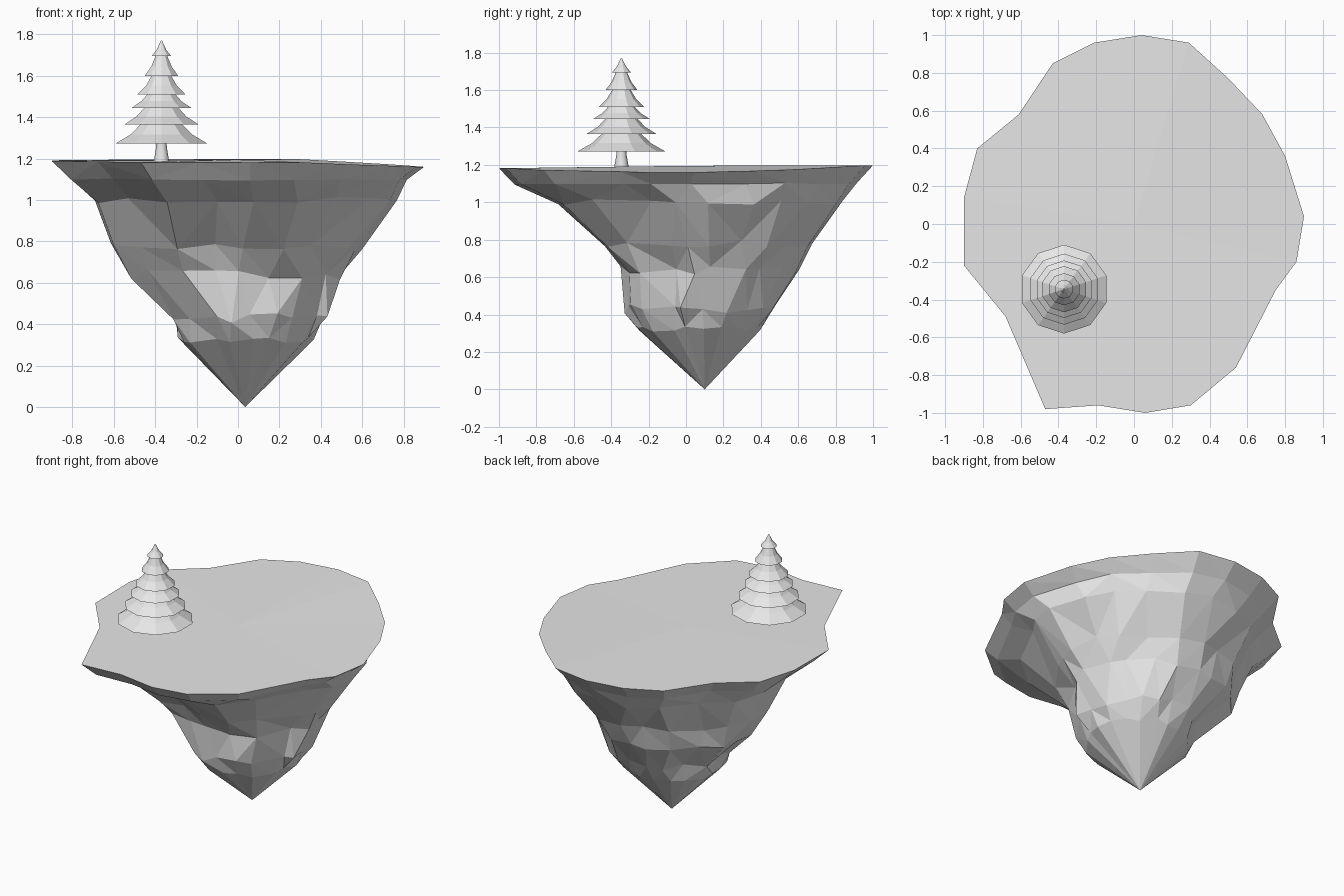
import bpy, bmesh, math, random

cube = bpy.data.objects.get("Cube")
if cube:
    bpy.data.objects.remove(cube, do_unlink=True)
random.seed(4)

stone = bpy.data.materials.new("light_grey")
stone.use_nodes = True
GREY = (0.8, 0.8, 0.8, 1)
stone.diffuse_color = GREY
stone.node_tree.nodes["Principled BSDF"].inputs["Base Color"].default_value = GREY


def finish(name, bm):
    """Turn a bmesh into a named object with outward faces."""
    bmesh.ops.recalc_face_normals(bm, faces=bm.faces)
    mesh = bpy.data.meshes.new(name)
    bm.to_mesh(mesh)
    bm.free()
    mesh.materials.append(stone)
    obj = bpy.data.objects.new(name, mesh)
    bpy.context.collection.objects.link(obj)
    return obj


def bridge(bm, upper, lower):
    """Join two equal rings of vertices with quads."""
    for i in range(len(upper)):
        j = (i + 1) % len(upper)
        bm.faces.new((upper[i], upper[j], lower[j], lower[i]))


def fan(bm, ring, tip):
    """Close a ring with triangles meeting at one point."""
    for i in range(len(ring)):
        bm.faces.new((ring[i], ring[(i + 1) % len(ring)], tip))


def lathe(name, profile, sides, x, y):
    """Turn a radius and height profile around an upright axis."""
    bm = bmesh.new()
    rings = []
    for radius, z in profile:
        ring = []
        for i in range(sides):
            a = math.tau * i / sides + math.pi / 2
            ring.append(bm.verts.new((x + radius * math.cos(a), y + radius * math.sin(a), z)))
        rings.append(ring)
    for upper, lower in zip(rings, rings[1:]):
        bridge(bm, upper, lower)
    for ring in (rings[0], rings[-1]):
        bm.faces.new(ring)
    return finish(name, bm)


# Floating island: rim outline seen from above, counter-clockwise
outline = [(.9, .04), (.8, .36), (.68, .58), (.5, .77), (.29, .96),
           (.04, 1), (-.21, .96), (-.43, .85), (-.61, .58), (-.83, .4),
           (-.9, .14), (-.9, -.22), (-.68, -.49), (-.47, -.98), (-.19, -.96),
           (.06, -1), (.3, -.96), (.54, -.76), (.75, -.35), (.86, -.2)]

# Each lower layer: height, left, right, front and back limits, roughness
layers = [(1.1, -.81, .82, -.92, .91, .006),
          (1.0, -.69, .77, -.67, .83, .015),
          (.78, -.61, .61, -.45, .66, .02),
          (.64, -.52, .49, -.34, .60, .025),
          (.43, -.31, .42, -.33, .47, .025),
          (.32, -.28, .36, -.25, .40, .015)]

bm = bmesh.new()
rim = []
for x, y in outline:
    droop = max(0, x - 0.3) * 0.05
    rim.append(bm.verts.new((x, y, 1.19 + 0.008 * y - droop)))
fan(bm, rim, bm.verts.new((0, 0, 1.195)))

above = rim
for z, left, right, front, back, rough in layers:
    ring = []
    for x, y in outline:
        # Rounder outline further down
        blend = (1.1 - z) * 0.9
        length = math.hypot(x / 0.9, y)
        scale = 1 + (1 / length - 1) * blend
        u = (x * scale / 0.9 + 1) / 2
        v = (y * scale + 1) / 2
        px = left + (right - left) * u + random.uniform(-rough, rough)
        py = front + (back - front) * v + random.uniform(-rough, rough)
        ring.append(bm.verts.new((px, py, z + random.uniform(-rough, rough))))
    bridge(bm, above, ring)
    above = ring
fan(bm, above, bm.verts.new((0.035, 0.1, 0)))
bmesh.ops.triangulate(bm, faces=[f for f in bm.faces if len(f.verts) > 3])
finish("floating_island", bm)

# Pine tree: saw-tooth foliage over a flared trunk
TREE_X, TREE_Y = -0.37, -0.345
tiers = [(.05, 1.695), (.085, 1.6), (.122, 1.51),
         (.152, 1.445), (.188, 1.365), (.235, 1.272)]
foliage = [(0.003, 1.77)]
for radius, z in tiers:
    top_radius, top_z = foliage[-1]
    foliage.append((top_radius + (radius - top_radius) * 0.45, top_z + (z - top_z) * 0.58))
    foliage.append((radius, z))
    foliage.append((radius * 0.5, z + 0.012))
lathe("pine_foliage", foliage, 10, TREE_X, TREE_Y)

trunk = lathe("pine_trunk", [(.024, 1.3), (.028, 1.25), (.04, 1.18)], 10, TREE_X, TREE_Y)
for face in trunk.data.polygons:
    face.use_smooth = len(face.vertices) == 4
